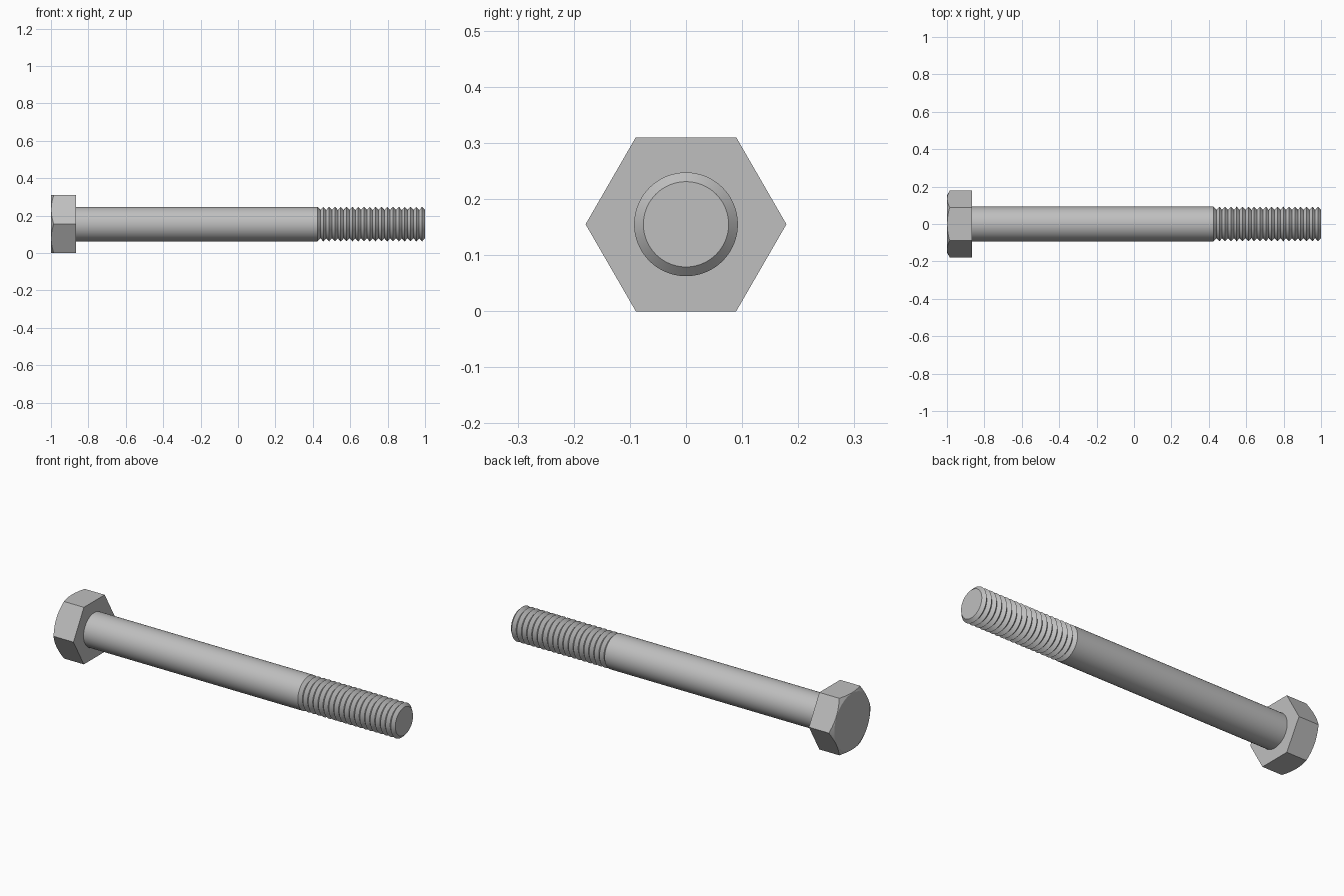
import bpy, bmesh, math

if "Cube" in bpy.data.objects:
    bpy.data.objects.remove(bpy.data.objects["Cube"])

steel = bpy.data.materials.new("steel_grey")
steel.diffuse_color = (0.52, 0.52, 0.52, 1)
steel.use_nodes = True
steel.node_tree.nodes["Principled BSDF"].inputs["Base Color"].default_value = steel.diffuse_color

APOTHEM = 0.155           # half the width across the head's flats
ROOT, CREST = 0.076, 0.0925
AXIS_Z = APOTHEM


def loft(name, rings, cap_start=True, cap_end=True):
    """Skin a list of equal-length point rings running along +x."""
    bm = bmesh.new()
    loops = [[bm.verts.new(p) for p in ring] for ring in rings]
    n = len(loops[0])
    for a, b in zip(loops, loops[1:]):
        for i in range(n):
            j = (i + 1) % n
            bm.faces.new((a[i], a[j], b[j], b[i]))
    if cap_start:
        bm.faces.new(loops[0])
    if cap_end:
        bm.faces.new(loops[-1])
    bmesh.ops.recalc_face_normals(bm, faces=bm.faces[:])
    mesh = bpy.data.meshes.new(name)
    bm.to_mesh(mesh)
    bm.free()
    mesh.materials.append(steel)
    ob = bpy.data.objects.new(name, mesh)
    bpy.context.collection.objects.link(ob)
    bpy.ops.object.select_all(action='DESELECT')
    bpy.context.view_layer.objects.active = ob
    ob.select_set(True)
    bpy.ops.object.shade_smooth_by_angle(angle=math.radians(28))
    return ob


def point(x, r, a):
    return (x, r * math.cos(a), AXIS_Z + r * math.sin(a))


def circle(x, r, n=72):
    return [point(x, r, 2 * math.pi * i / n) for i in range(n)]


# Hexagonal head, its outer corners trimmed by a 30 degree cone
N = 96
angles = [2 * math.pi * i / N for i in range(N)]


def hex_radius(a):
    return APOTHEM / math.cos(a % (math.pi / 3) - math.pi / 6)


FACE_R = APOTHEM - 0.002
face = [point(-1, FACE_R, a) for a in angles]
trim = [point(-1 + (hex_radius(a) - FACE_R) * math.tan(math.pi / 6), hex_radius(a), a)
        for a in angles]
base = [point(-0.865, hex_radius(a), a) for a in angles]
loft("hex_head", [face, trim, base])

# Plain shank, ending where the thread begins
THREAD_START, TURNS = 0.425, 18
loft("shank", [circle(-0.87, CREST), circle(THREAD_START, CREST)], False, False)

# Thread: repeated V grooves, with the end face at root radius
pitch = (1 - THREAD_START) / (TURNS + 0.5)
rings = [circle(THREAD_START, CREST)]
for i in range(TURNS):
    x = THREAD_START + pitch * i
    rings += [circle(x + pitch / 2, ROOT), circle(x + pitch, CREST)]
rings.append(circle(1, ROOT))
loft("thread", rings, cap_start=False)
